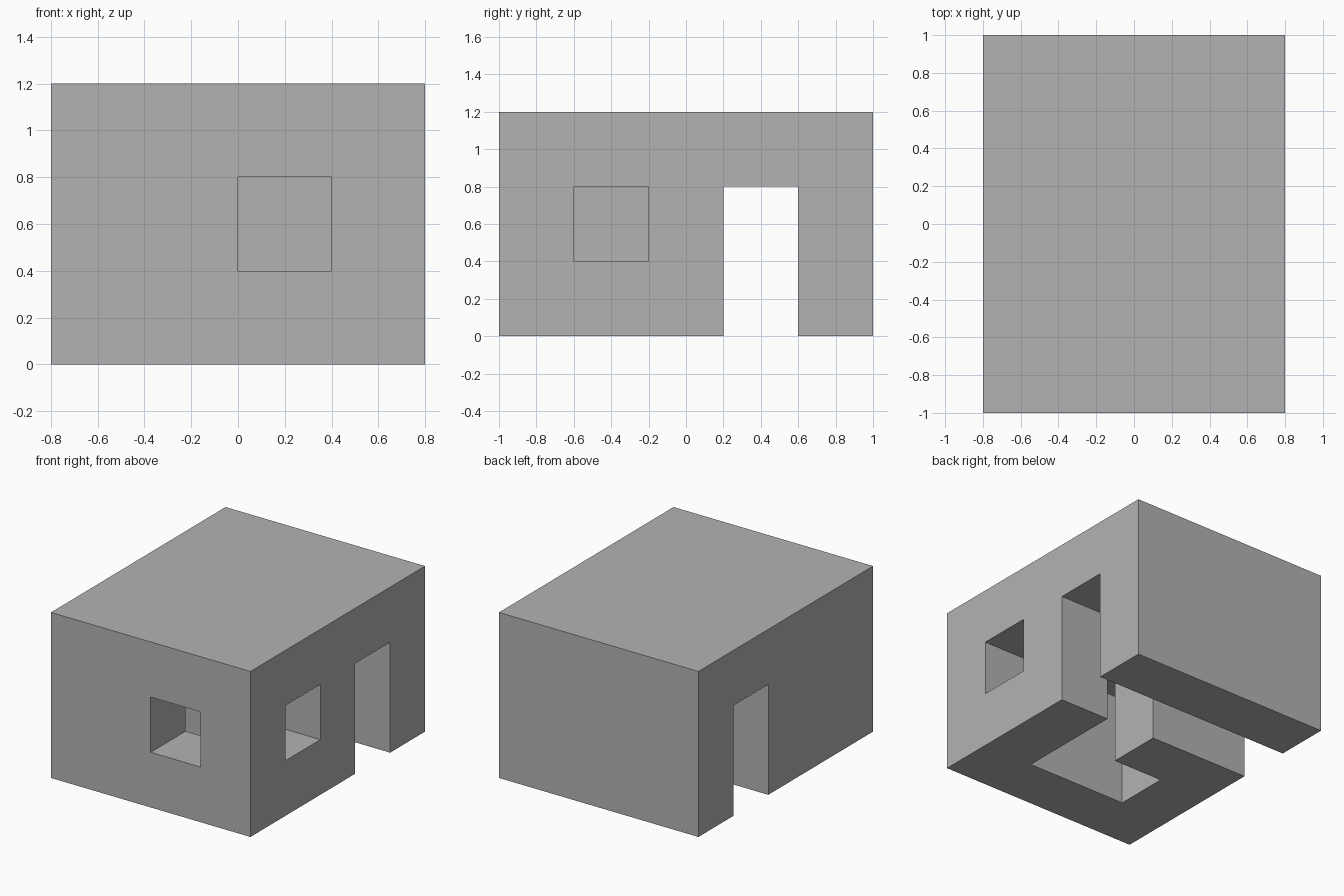
import bpy
import bmesh
from mathutils import Vector

cube = bpy.data.objects.get("Cube")
if cube:
    bpy.data.objects.remove(cube, do_unlink=True)

# The building is laid out on a square module, counted from its front left floor corner
MODULE = 0.4
SIZE = (4, 5, 3)
ORIGIN = Vector((-0.8, -1.0, 0.0))

# Hollow spaces as (first module, module count) boxes
SPACES = {
    "passage": ((0, 3, 0), (4, 1, 2)),
    "room": ((1, 1, 0), (2, 1, 2)),
    "link": ((2, 2, 0), (1, 1, 2)),
    "front_window": ((2, 0, 1), (1, 1, 1)),
    "side_window": ((3, 1, 1), (1, 1, 1)),
}


def modules(start, count):
    """All module positions inside a box."""
    return {(start[0] + i, start[1] + j, start[2] + k)
            for i in range(count[0])
            for j in range(count[1])
            for k in range(count[2])}


def add_side(bm, cell, axis, step):
    """Add the square of a module that faces along one axis."""
    u, v = (axis + 1) % 3, (axis + 2) % 3
    base = Vector(cell)
    if step > 0:
        base[axis] += 1
    corners = []
    for a, b in ((0, 0), (1, 0), (1, 1), (0, 1)):
        corner = base.copy()
        corner[u] += a
        corner[v] += b
        corners.append(bm.verts.new(ORIGIN + corner * MODULE))
    bm.faces.new(corners if step > 0 else corners[::-1])


# Solid block with the spaces taken out
solid = modules((0, 0, 0), SIZE)
for start, count in SPACES.values():
    solid -= modules(start, count)

# Skin only where solid meets open air
bm = bmesh.new()
for cell in sorted(solid):
    for axis in range(3):
        for step in (-1, 1):
            neighbour = list(cell)
            neighbour[axis] += step
            if tuple(neighbour) not in solid:
                add_side(bm, cell, axis, step)
bmesh.ops.remove_doubles(bm, verts=bm.verts, dist=0.001)

mesh = bpy.data.meshes.new("house_shell")
bm.to_mesh(mesh)
bm.free()
house = bpy.data.objects.new("house_shell", mesh)
bpy.context.collection.objects.link(house)

# Plain grey finish
grey = bpy.data.materials.new("plain_grey")
grey.use_nodes = True
colour = (0.45, 0.45, 0.45, 1.0)
grey.diffuse_color = colour
grey.node_tree.nodes["Principled BSDF"].inputs["Base Color"].default_value = colour
mesh.materials.append(grey)
